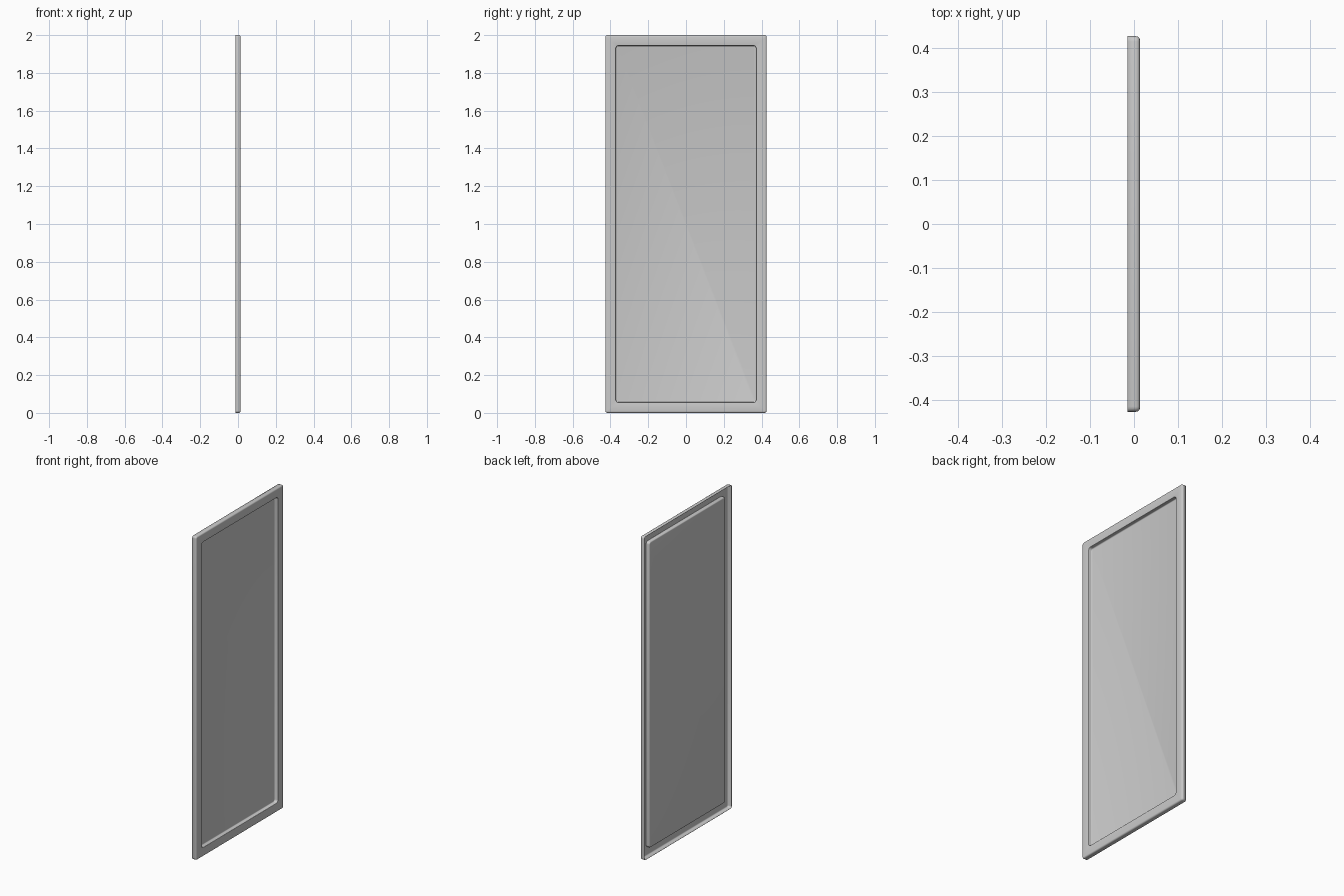
import bpy, bmesh, math

if "Cube" in bpy.data.objects:
    bpy.data.objects.remove(bpy.data.objects["Cube"])

HALF_W, HEIGHT, CORNER_SEGS = 0.427, 2.0, 4


def rounded_loop(bm, inset, x, radius):
    """Rounded rectangle in the YZ plane, counter-clockwise seen from +x."""
    hw, hh = HALF_W - inset - radius, HEIGHT / 2 - inset - radius
    verts = []
    for i, (sy, sz) in enumerate([(1, 1), (-1, 1), (-1, -1), (1, -1)]):
        for k in range(CORNER_SEGS + 1):
            a = math.pi / 2 * (i + k / CORNER_SEGS)
            verts.append(bm.verts.new((x, sy * hw + radius * math.cos(a),
                                       HEIGHT / 2 + sz * hh + radius * math.sin(a))))
    return verts


def arc(ci, cx, r, a0, a1, steps=4):
    """Points of a profile arc as (inset, x)."""
    angles = [math.radians(a0 + (a1 - a0) * k / steps) for k in range(steps + 1)]
    return [(ci + r * math.cos(a), cx + r * math.sin(a)) for a in angles]


# Pressed sheet section: rear lip, rounded edge, flat border, recess wall
profile = [(0.0, -0.0145)]
profile += arc(0.009, 0.0045, 0.009, 180, 90)
profile += arc(0.053, 0.0105, 0.003, 90, 0, 3)
profile += arc(0.061, -0.004, 0.005, 180, 270, 3)

bm = bmesh.new()
loops = []
for inset, x in profile:
    # outer corners tighten with the edge, recess corners are a little larger
    radius = max(0.012 - inset, 0.004) if inset < 0.03 else max(0.07 - inset, 0.006)
    loops.append(rounded_loop(bm, inset, x, radius))
for a, b in zip(loops, loops[1:]):
    n = len(a)
    for i in range(n):
        j = (i + 1) % n
        bm.faces.new((a[i], a[j], b[j], b[i]))
# Flat recessed field
bm.faces.new(loops[-1])

mesh = bpy.data.meshes.new("door_panel")
bm.to_mesh(mesh)
bm.free()
panel = bpy.data.objects.new("door_panel", mesh)
bpy.context.collection.objects.link(panel)

# Sheet thickness, grown towards the hollow back
sheet = panel.modifiers.new("sheet_thickness", 'SOLIDIFY')
sheet.thickness = 0.0015
sheet.offset = -1

bpy.context.view_layer.objects.active = panel
panel.select_set(True)
bpy.ops.object.shade_smooth_by_angle(angle=math.radians(35))
